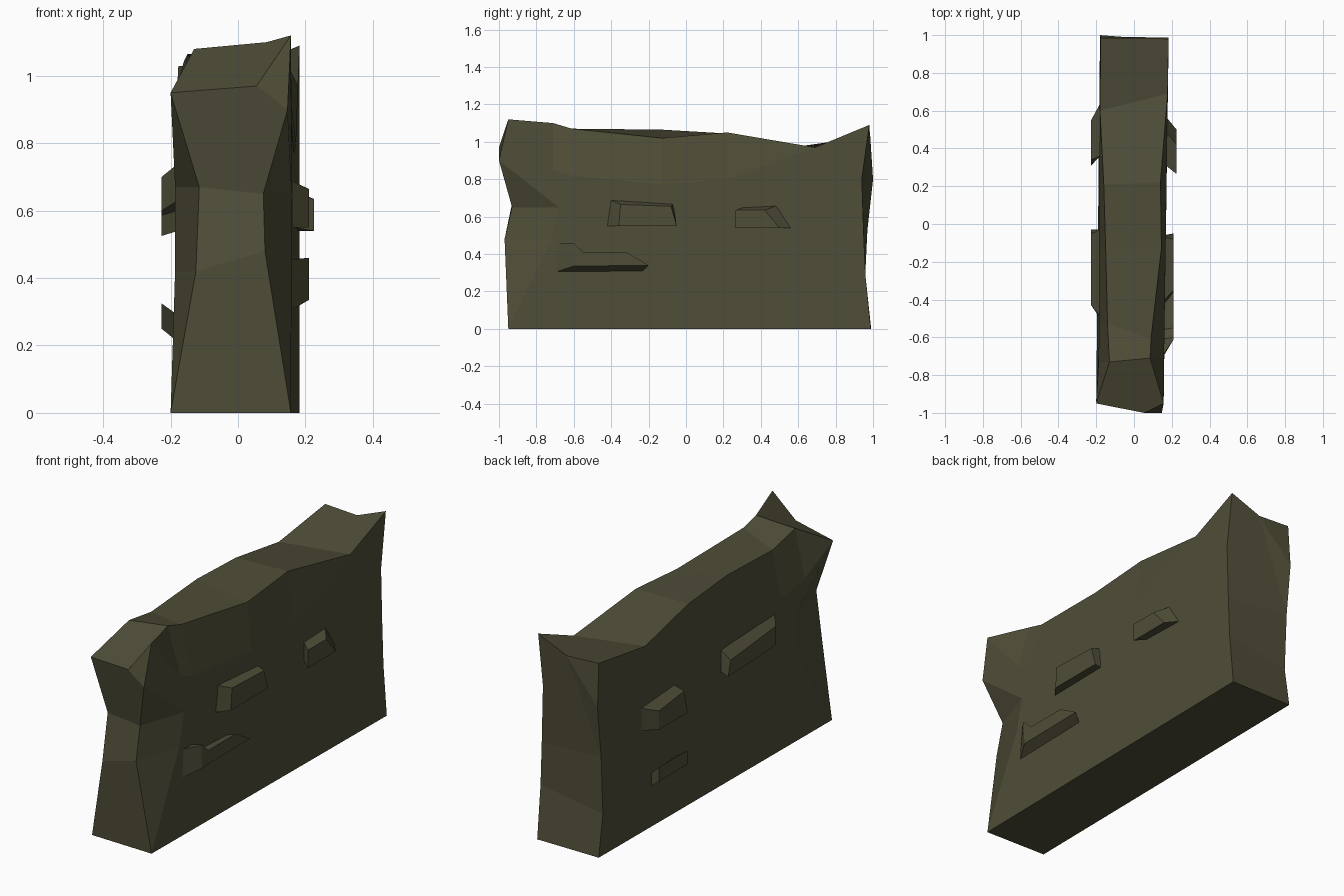
import bpy, bmesh

if "Cube" in bpy.data.objects:
    bpy.data.objects.remove(bpy.data.objects["Cube"])

stone = bpy.data.materials.new("weathered_olive_stone")
stone.diffuse_color = (0.079, 0.075, 0.039, 1)
stone.use_nodes = True
stone.node_tree.nodes["Principled BSDF"].inputs["Base Color"].default_value = stone.diffuse_color


def make_object(name, bm):
    bmesh.ops.recalc_face_normals(bm, faces=bm.faces)
    mesh = bpy.data.meshes.new(name)
    bm.to_mesh(mesh)
    bm.free()
    mesh.materials.append(stone)
    obj = bpy.data.objects.new(name, mesh)
    bpy.context.collection.objects.link(obj)
    return obj


# Wall slab: two worn rims, running up the front end, over the top, down the back
right_rim = [(.157, -.95, 0), (.08, -.97, .48), (.075, -.93, .65), (.147, -1, .9),
             (.157, -.95, 1.12), (.085, -.71, 1.10), (.09, -.61, 1.07),
             (.145, -.13, 1.02), (.14, .22, 1.05), (.178, .69, .97),
             (.183, .98, 1.09), (.183, .94, .8), (.183, .95, .5), (.183, .96, .28),
             (.183, .988, 0)]
left_rim = [(-.2, -.94, 0), (-.125, -.96, .42), (-.115, -.93, .67), (-.2, -.95, .95),
            (-.13, -.73, 1.08), (-.14, -.53, 1.045), (-.15, -.13, 1.065),
            (-.16, .21, 1.045), (-.18, .6, .975), (-.177, .985, 1.03),
            (-.18, 1, .8), (-.18, .97, .53), (-.18, .955, .22), (-.18, .99, 0)]

bm = bmesh.new()
R = [bm.verts.new(p) for p in right_rim]
L = [bm.verts.new(p) for p in left_rim]
P = bm.verts.new((.055, -1, .97))     # chipped front corner
M = bm.verts.new((.01, .985, 1.02))   # chipped back corner
# Regular strips between the rims (front, top, back)
for r, l in [(0, 0), (1, 1), (6, 5), (7, 6), (8, 7), (12, 11), (13, 12)]:
    bm.faces.new((R[r], R[r + 1], L[l + 1], L[l]))
bm.faces.new((R[5], R[6], L[5], L[4]))
# Chipped corner facets
bm.faces.new((L[2], R[2], R[3], P, L[3]))
bm.faces.new((P, R[3], R[4]))
bm.faces.new((L[3], P, R[4], R[5], L[4]))
bm.faces.new((L[8], R[9], R[10], M, L[9]))
bm.faces.new((M, L[10], L[9]))
bm.faces.new((M, L[11], L[10]))
bm.faces.new((R[10], R[11], R[12], L[11], M))
bm.faces.new((R[14], R[0], L[0], L[13]))


# Broad side: flat face, sloping in to the worn stretches of its rim
def broad_side(rim, x0, x1, front, top, front_in, top_in):
    inner = list(rim)
    for ids, dy, dz in ((front, front_in, 0), (top, 0, -top_in)):
        for i in ids:
            y, z = rim[i].co.y + dy, rim[i].co.z + dz
            inner[i] = bm.verts.new((x0 + (x1 - x0) * (y + 1) / 2, y, z))
    n = len(rim)
    for i in range(n):
        j = (i + 1) % n
        loop = list(dict.fromkeys((rim[i], rim[j], inner[j], inner[i])))
        if len(loop) > 2:
            bm.faces.new(loop)
    bm.faces.new(inner)


broad_side(R, .155, .183, (1, 2), (5, 6, 7, 8), .25, .25)
broad_side(L, -.188, -.18, (1, 2), (4, 5, 6, 7), .28, .25)
make_object("wall_slab", bm)


# Raised stones: a base outline on the wall lofted to an outer face, as (y, z)
def raised_stone(name, base_x, outer_x, base, outer):
    bm = bmesh.new()
    a = [bm.verts.new((base_x, y, z)) for y, z in base]
    b = [bm.verts.new((outer_x, y, z)) for y, z in outer]
    n = len(a)
    for i in range(n):
        j = (i + 1) % n
        bm.faces.new((a[i], a[j], b[j], b[i]))
    bm.faces.new(a)
    bm.faces.new(b)
    make_object(name, bm)


raised_stone("right_stone_middle", .155, .21,
             [(-.43, .55), (-.41, .69), (-.07, .67), (-.06, .55)],
             [(-.36, .55), (-.35, .665), (-.08, .655), (-.05, .55)])
raised_stone("right_stone_back", .168, .225,
             [(.31, .55), (.31, .65), (.49, .66), (.57, .54)],
             [(.265, .54), (.265, .635), (.42, .635), (.5, .54)])
raised_stone("right_stone_low", .15, .21,
             [(-.71, .3), (-.7, .455), (-.61, .45), (-.56, .4), (-.33, .39), (-.24, .3)],
             [(-.6, .335), (-.61, .46), (-.6, .46), (-.55, .41), (-.32, .41), (-.2, .34)])
raised_stone("left_stone_back", -.178, -.227,
             [(.64, .54), (.64, .66), (.36, .68), (.36, .54)],
             [(.55, .525), (.55, .625), (.34, .65), (.31, .525)])
raised_stone("left_stone_front", -.178, -.227,
             [(-.03, .6), (-.03, .72), (-.49, .74), (-.5, .63)],
             [(-.03, .585), (-.05, .665), (-.43, .70), (-.43, .6)])
raised_stone("left_stone_low", -.178, -.227,
             [(.55, .21), (.55, .28), (.36, .29), (.36, .21)],
             [(.55, .25), (.55, .325), (.31, .325), (.31, .25)])
